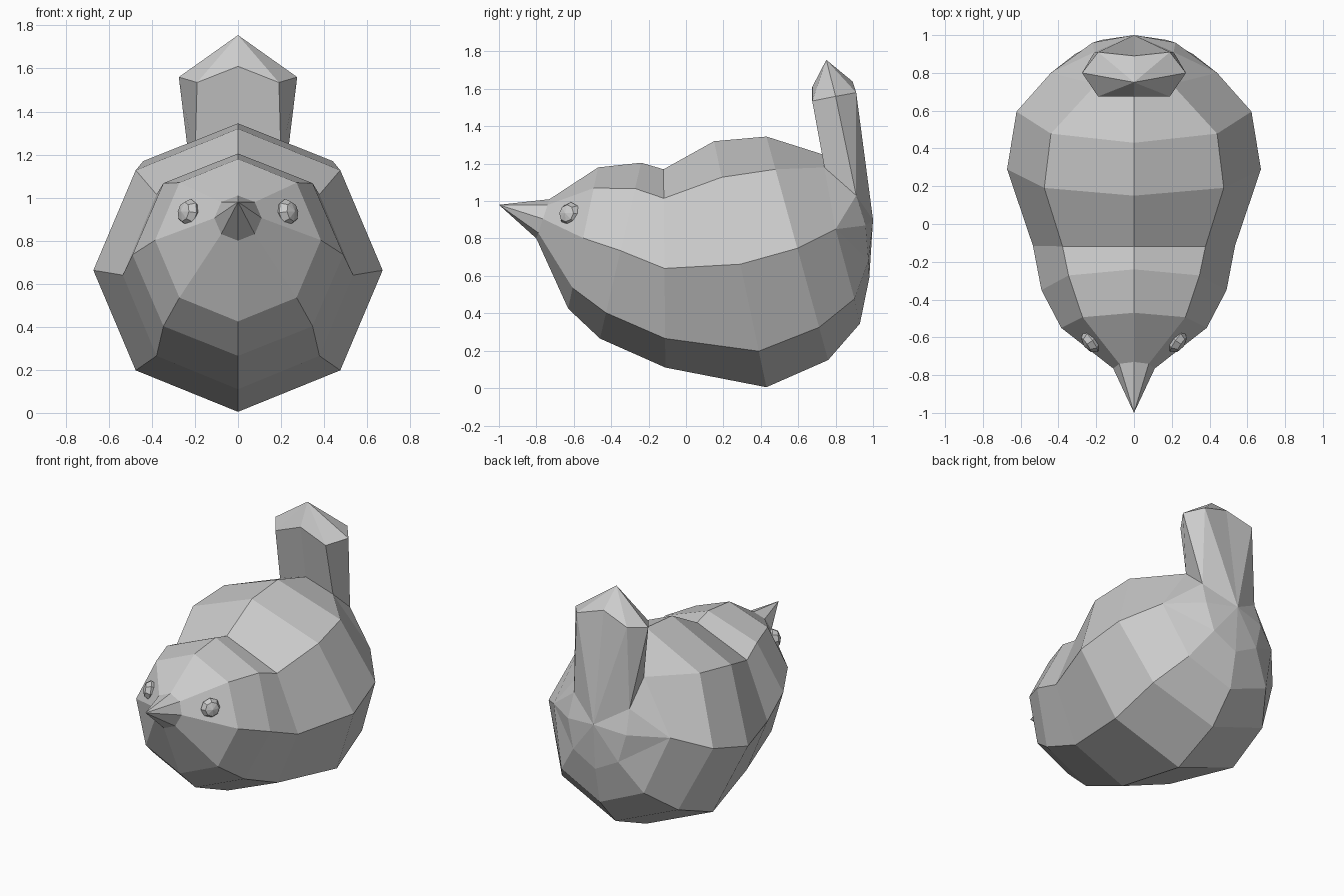
import bpy, bmesh
from math import sin, cos, pi
from mathutils import Vector

if "Cube" in bpy.data.objects:
    bpy.data.objects.remove(bpy.data.objects["Cube"])


def ring(ty, tz, by, bz, w):
    """Half of a tilted octagon, running from its top point to its bottom point."""
    pts = []
    for i in range(5):
        a = i * pi / 4
        t = (1 - cos(a)) / 2
        pts.append((w * sin(a), ty + (by - ty) * t, tz + (bz - tz) * t))
    return pts


def mirrored_mesh(name, faces):
    """Build faces given as point lists, plus their mirror in x, welded."""
    bm = bmesh.new()
    for f in faces:
        for s in (1, -1):
            bm.faces.new([bm.verts.new((s * x, y, z)) for x, y, z in f])
    bmesh.ops.remove_doubles(bm, verts=bm.verts[:], dist=0.0005)
    bmesh.ops.recalc_face_normals(bm, faces=bm.faces[:])
    me = bpy.data.meshes.new(name)
    bm.to_mesh(me)
    bm.free()
    ob = bpy.data.objects.new(name, me)
    bpy.context.collection.objects.link(ob)
    return ob


# Body cross-sections from beak base to rump: top y,z, bottom y,z, half width
sections = [
    (-.73, 1.01, -.80, .80, .11),
    (-.47, 1.18, -.63, .425, .385),
    (-.24, 1.205, -.46, .265, .49),
    (-.12, 1.17, -.11, .11, .535),
    (.15, 1.32, .43, .005, .672),
    (.43, 1.345, .76, .15, .622),
    (.73, 1.25, .93, .345, .44),
]
rings = [ring(*s) for s in sections]
rings[-1][1] = (.20, .74, 1.18)      # pulled in to meet the tail
rings[-1][2] = (.44, .80, .85)
faces = []
for a, b in zip(rings, rings[1:]):
    for i in range(4):
        faces.append([a[i], a[i + 1], b[i + 1], b[i]])

# Beak
tip = (0, -1, .98)
for i in range(4):
    faces.append([tip, rings[0][i], rings[0][i + 1]])

# Rump, closing to a point under the tail
top, upper, side, lower, bottom = rings[-1]
hip = (.21, .91, 1.03)
pole = (0, 1.0, .90)
r_side, r_low, r_bot = (.22, .96, .87), (.17, .975, .68), (0, .98, .59)
faces += [[upper, side, hip], [side, r_side, hip],
          [side, lower, r_low], [side, r_low, r_side],
          [lower, bottom, r_bot, r_low],
          [hip, r_side, pole], [r_side, r_low, pole], [r_low, r_bot, pole]]

# Upright tail with a pointed cap
f_mid, f_side, outer = (0, .675, 1.61), (.19, .675, 1.535), (.275, .80, 1.56)
b_side, b_mid, apex = (.19, .91, 1.58), (0, .89, 1.64), (0, .75, 1.755)
faces += [[top, upper, f_side, f_mid], [upper, hip, outer, f_side],
          [hip, b_side, outer], [hip, pole, b_side], [pole, b_mid, b_side]]
cap = [f_mid, f_side, outer, b_side, b_mid]
for p, q in zip(cap, cap[1:]):
    faces.append([apex, p, q])
mirrored_mesh("bird_body", faces)

# Eyes: flattened low-poly beads facing outward
for s, name in ((1, "left_eye"), (-1, "right_eye")):
    bpy.ops.mesh.primitive_uv_sphere_add(segments=8, ring_count=4, radius=1,
                                         location=(s * .228, -.622, .93))
    eye = bpy.context.object
    eye.name = name
    eye.scale = (.065, .065, .045)
    eye.rotation_euler = Vector((s * .8, -.55, .15)).to_track_quat('Z', 'Y').to_euler()
